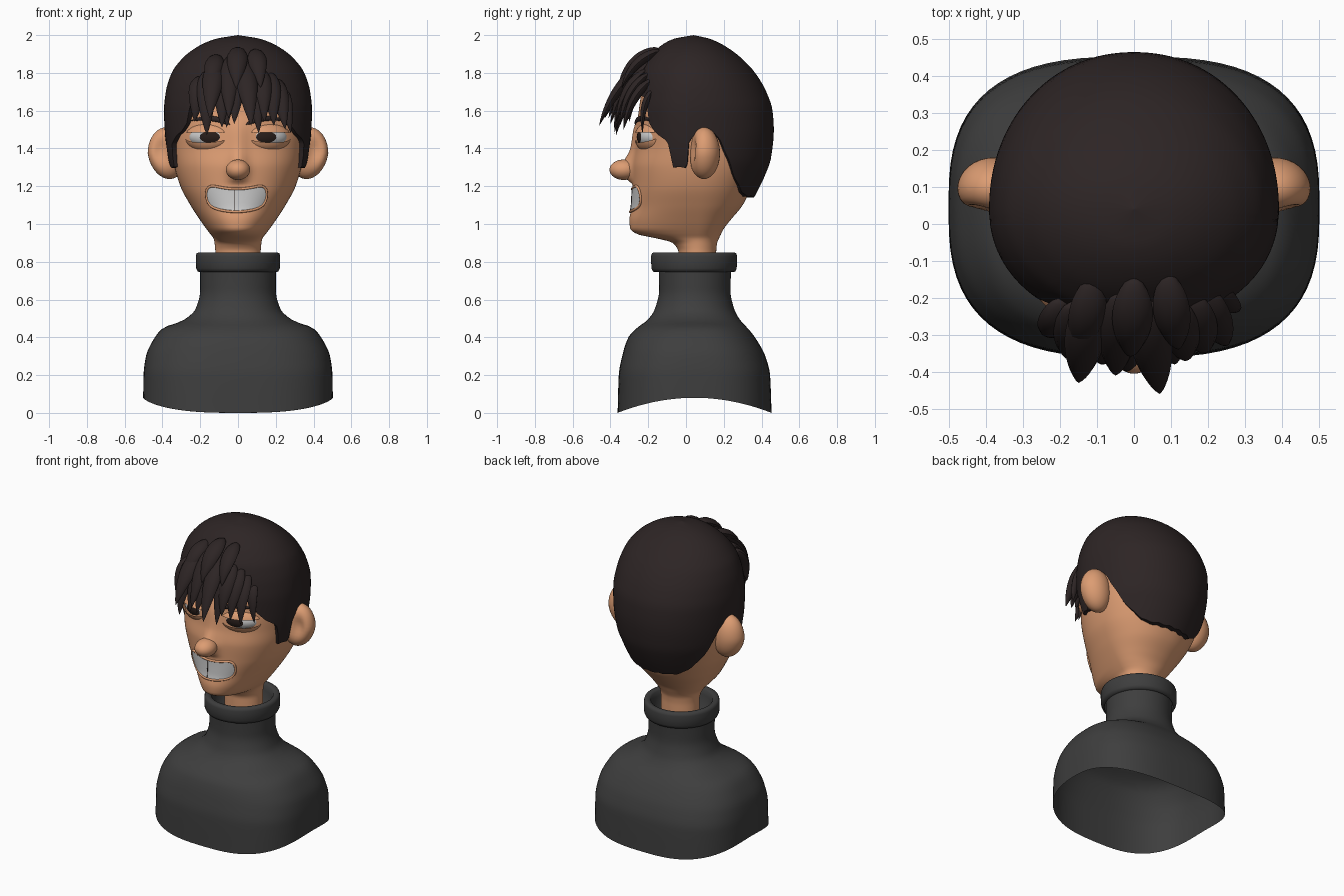
import bpy, bmesh, math
from mathutils import Vector, Matrix

if "Cube" in bpy.data.objects:
    bpy.data.objects.remove(bpy.data.objects["Cube"])


def mat(name, *rgb):
    m = bpy.data.materials.new(name)
    m.diffuse_color = (*rgb, 1)
    m.use_nodes = True
    m.node_tree.nodes["Principled BSDF"].inputs["Base Color"].default_value = m.diffuse_color
    return m


SKIN = mat("skin", 0.72, 0.335, 0.17)
HAIR = mat("hair", 0.026, 0.018, 0.018)
KNIT = mat("knit", 0.048, 0.048, 0.048)
WHITE = mat("white", 0.9, 0.9, 0.92)
EYE = mat("eye", 0.6, 0.6, 0.62)
DARK = mat("dark", 0.02, 0.012, 0.01)


def finish(name, bm, material, angle=50):
    bmesh.ops.remove_doubles(bm, verts=bm.verts, dist=1e-5)
    bmesh.ops.recalc_face_normals(bm, faces=bm.faces)
    me = bpy.data.meshes.new(name)
    bm.to_mesh(me)
    bm.free()
    me.shade_smooth()
    me.set_sharp_from_angle(angle=math.radians(angle))
    me.materials.append(material)
    ob = bpy.data.objects.new(name, me)
    bpy.context.collection.objects.link(ob)
    return ob


def loft(name, rows, material, closed=True, angle=50):
    bm = bmesh.new()
    vs = [[bm.verts.new(p) for p in r] for r in rows]
    n = len(rows[0])
    for a, b in zip(vs, vs[1:]):
        for i in range(n if closed else n - 1):
            j = (i + 1) % n
            bm.faces.new((a[i], a[j], b[j], b[i]))
    return finish(name, bm, material, angle)


def interp(tab, z):
    """Monotone cubic interpolation of every column of a table over its first one."""
    if z <= tab[0][0]:
        return tab[0][1:]
    if z >= tab[-1][0]:
        return tab[-1][1:]
    i = next(k for k in range(len(tab) - 1) if tab[k + 1][0] >= z)
    h = tab[i + 1][0] - tab[i][0]
    t = (z - tab[i][0]) / h
    out = []
    for c in range(1, len(tab[0])):
        def slope(k):
            k = min(max(k, 0), len(tab) - 2)
            return (tab[k + 1][c] - tab[k][c]) / (tab[k + 1][0] - tab[k][0])

        def tang(k):
            a, b = slope(k - 1), slope(k)
            return 0 if a * b <= 0 else 2 * a * b / (a + b)
        out.append((2*t**3 - 3*t*t + 1) * tab[i][c] + (t**3 - 2*t*t + t) * h * tang(i)
                   + (3*t*t - 2*t**3) * tab[i + 1][c] + (t**3 - t*t) * h * tang(i + 1))
    return out


def egg(sec, cy, th, z):
    """Point of a superellipse section; th = 0 is the front."""
    w, yf, yb, n = sec
    s, c = math.sin(th), math.cos(th)
    x = w * math.copysign(abs(s) ** (2 / n), s)
    k = abs(c) ** (2 / n)
    return Vector((x, cy + ((yf - cy) if c > 0 else (yb - cy)) * k, z))


def angles(n):
    return [2 * math.pi * i / n for i in range(n)]


# Sweater: open, arched bottom
BODY = [(0, .503, -.362, .453, 2.8), (.2, .5, -.356, .445, 2.8), (.3, .487, -.338, .42, 2.7),
        (.4, .44, -.305, .365, 2.6), (.45, .395, -.26, .325, 2.5), (.49, .29, -.205, .288, 2.3),
        (.55, .225, -.165, .255, 2.1), (.65, .2, -.142, .235, 2), (.77, .2, -.145, .24, 2)]
rows = []
for r in range(41):
    row = []
    for th in angles(72):
        y = egg(interp(BODY, 0), .045, th, 0).y
        z0 = .08 * (1 - ((y - .045) / .408) ** 2)
        z = z0 + (.77 - z0) * r / 40
        row.append(egg(interp(BODY, z), .045, th, z))
    rows.append(row)
loft("sweater", rows, KNIT)

# Rolled collar
CY = .045
prof = [(.2, .745), (.213, .748), (.221, .765), (.223, .8), (.223, .83), (.219, .845),
        (.208, .85), (.192, .849), (.182, .84), (.175, .81), (.16, .74), (.125, .70)]
loft("collar", [[egg((w, CY - w * 1.03, CY + w * 1.01, 2), CY, th, z) for th in angles(72)]
                for w, z in prof], KNIT, angle=70)

# Head and neck
HEAD = [(.70, .12, -.04, .16, 2), (.85, .12, -.04, .16, 2), (.90, .124, -.07, .165, 2),
        (.925, .13, -.16, .175, 2), (.945, .145, -.255, .185, 2), (.975, .168, -.295, .20, 2.1),
        (1.02, .2, -.30, .235, 2.1), (1.1, .252, -.286, .30, 2.15), (1.2, .305, -.282, .35, 2.2),
        (1.3, .335, -.285, .40, 2.2), (1.4, .352, -.27, .43, 2.15),
        (1.5, .366, -.262, .44, 2.1), (1.6, .368, -.25, .43, 2.05), (1.7, .355, -.235, .40, 2),
        (1.8, .32, -.208, .335, 2), (1.88, .255, -.16, .25, 2), (1.94, .14, -.06, .14, 2),
        (1.96, 0, .06, .06, 2)]
NOSE = [(1.21, 0), (1.25, .045), (1.29, .075), (1.34, .045), (1.4, .025), (1.5, .016), (1.57, 0)]


def face_y(x, z):
    w, yf, yb, n = interp(HEAD, z)
    return .06 + (yf - .06) * max(0, 1 - abs(x / w) ** n) ** (1 / n)


rows = []
for r in range(121):
    z = .70 + 1.26 * r / 120
    row = [egg(interp(HEAD, z), .06, th, z) for th in angles(112)]
    for p in row:
        if p.y < 0:
            p.y -= interp(NOSE, z)[0] * math.exp(-(p.x / .045) ** 2)
    rows.append(row)
loft("head", rows, SKIN, angle=80)


def ball(name, loc, size, material, rot=0, cuts=(), shape=None):
    bm = bmesh.new()
    bmesh.ops.create_uvsphere(bm, u_segments=32, v_segments=20, radius=1)
    for co, no in cuts:   # removes the side the normal points to
        bmesh.ops.bisect_plane(bm, geom=bm.verts[:] + bm.edges[:] + bm.faces[:], dist=1e-6,
                               plane_co=co, plane_no=no, clear_outer=True)
    for v in bm.verts:
        if shape:
            shape(v.co)
    bm.transform(Matrix.Translation(loc) @ Matrix.Rotation(rot, 4, 'Z')
                 @ Matrix.Diagonal((*size, 1)))
    return finish(name, bm, material, 60)


ball("nose_tip", (0, -.33, 1.287), (.064, .075, .054), SKIN)


def lock(name, a, b, c, width, material, flat=.55):
    """Tapered strand along a quadratic curve."""
    a, b, c = Vector(a), Vector(b), Vector(c)
    rows = []
    for i in range(17):
        t = i / 16
        p = a * (1 - t) ** 2 + b * 2 * t * (1 - t) + c * t * t
        tan = ((b - a) * (1 - t) + (c - b) * t).normalized()
        ref = Vector((1, 0, 0)) if abs(tan.x) < .8 else Vector((0, 0, 1))
        side = (ref - tan * ref.dot(tan)).normalized()
        nor = tan.cross(side)
        rad = width * max(0, math.sin(math.pi * t ** .75)) ** .8
        rows.append([p + side * rad * math.cos(q) + nor * rad * flat * math.sin(q)
                     for q in angles(10)])
    return loft(name, rows, material)


def tube(name, pts, radius, material, cyclic):
    cu = bpy.data.curves.new(name, 'CURVE')
    cu.dimensions = '3D'
    cu.bevel_depth = radius
    cu.bevel_resolution = 2
    sp = cu.splines.new('POLY')
    sp.points.add(len(pts) - 1)
    for q, p in zip(sp.points, pts):
        q.co = (*p, 1)
    sp.use_cyclic_u = cyclic
    cu.materials.append(material)
    bpy.context.collection.objects.link(bpy.data.objects.new(name, cu))


def ear_shape(co):
    # hollow on the front, narrower lobe
    if co.y < 0:
        co.y += .5 * math.exp(-((co.x - .25) / .45) ** 2 - ((co.z - .1) / .5) ** 2)
    co.x -= .18 * max(0, -co.z)


# Ears, eyes and brows, mirrored
for s, tag in ((1, "left"), (-1, "right")):
    loc, rot = (.155, -.185, 1.46), .38
    parts = [ball("ear_" + tag, (.38, .095, 1.375), (.098, .085, .137), SKIN, shape=ear_shape),
             ball("eyeball_" + tag, loc, (.112, .066, .06), EYE, rot),
             ball("iris_" + tag, loc, (.114, .068, .062), DARK, rot,
                  [((-.25, -.83, 0), (.29, .957, 0))]),
             ball("upper_lid_" + tag, loc, (.13, .08, .08), SKIN, rot, [((0, 0, .3), (0, 0, -1))]),
             ball("lower_lid_" + tag, loc, (.13, .08, .085), SKIN, rot,
                  [((0, -1, -.36), (0, -.35, 1))]),
             lock("brow_" + tag, (.04, face_y(.04, 1.53) - .012, 1.525),
                  (.14, face_y(.14, 1.56) - .03, 1.585), (.27, face_y(.27, 1.53), 1.54), .014, HAIR)]
    if s < 0:
        for ob in parts:
            ob.data.transform(Matrix.Diagonal((-1, 1, 1, 1)))
            ob.data.flip_normals()


# Grin: teeth patch, lips around it, gap line
def grin(u, v, off):
    x = .16 * u - .008
    z = 1.125 + .032 * u * u + v * .06 * math.sqrt(max(0, 1 - u ** 8))
    return Vector((x, face_y(x, z) - off, z))


us = [math.sin(math.pi / 2 * (i / 16 - 1)) for i in range(33)]
loft("teeth", [[grin(u, v / 4, .005) for u in us] for v in range(-4, 5)], WHITE, closed=False)
tube("lips", [grin(u, 1, .003) for u in us] + [grin(u, -1, .003) for u in us[-2:0:-1]],
     .007, SKIN, True)
tube("tooth_gap", [grin(-.06, v / 4, .005) for v in range(-4, 5)], .002, DARK, False)

# Hair cap with hairline dipping into sideburns and nape
CAP = [(1.12, .29, -.25, .35, 2), (1.25, .342, -.26, .415, 2), (1.35, .372, -.27, .45, 2.05),
       (1.5, .388, -.275, .465, 2.1), (1.6, .392, -.275, .458, 2.1), (1.7, .382, -.268, .425, 2.05),
       (1.8, .351, -.248, .366, 2), (1.88, .291, -.2, .291, 2), (1.94, .212, -.138, .21, 2),
       (1.98, .117, -.065, .127, 2), (2, 0, .04, .04, 2)]
LINE = [(-.3, 1.70), (-.21, 1.66), (-.19, 1.53), (-.13, 1.46), (-.09, 1.42), (-.075, 1.30),
        (0, 1.30), (.015, 1.43), (.1, 1.5), (.17, 1.455), (.215, 1.37), (.275, 1.265),
        (.34, 1.19), (.4, 1.15), (.5, 1.14)]
rows = []
for r in range(-1, 41):
    row = []
    for i, th in enumerate(angles(176)):
        z0 = interp(LINE, egg(interp(CAP, 1.4), .04, th, 0).y)[0] + .003 * math.sin(i * .9)
        z = z0 + (2 - z0) * math.sin(math.pi / 2 * max(r, 0) / 40)
        p = egg(interp(CAP, z), .04, th, z)
        if r < 0:   # inner rim, tucked into the skin
            p.x *= .9
            p.y = .04 + (p.y - .04) * .9
        row.append(p)
    rows.append(row)
loft("hair_cap", rows, HAIR)

# Fringe: root, tip, width
FRINGE = [
    (-.20, -.20, 1.78, -.23, -.30, 1.54, .048), (-.17, -.21, 1.81, -.165, -.37, 1.47, .05),
    (-.12, -.18, 1.86, -.15, -.43, 1.56, .055), (-.08, -.21, 1.83, -.085, -.38, 1.51, .05),
    (-.04, -.18, 1.89, -.05, -.41, 1.56, .052), (.00, -.19, 1.87, -.02, -.40, 1.53, .052),
    (.03, -.19, 1.87, .07, -.46, 1.52, .055), (.08, -.18, 1.87, .11, -.38, 1.48, .05),
    (.12, -.20, 1.82, .14, -.37, 1.54, .05), (.17, -.19, 1.80, .19, -.35, 1.52, .048),
    (.20, -.17, 1.77, .25, -.33, 1.50, .045), (.23, -.16, 1.72, .28, -.23, 1.48, .035),
    (-.11, -.14, 1.89, -.15, -.34, 1.70, .05), (-.05, -.19, 1.84, -.06, -.33, 1.51, .045),
    (0, -.14, 1.93, -.01, -.36, 1.72, .055), (.09, -.13, 1.92, .12, -.34, 1.72, .05)]
for i, (x, y, z, tx, ty, tz, w) in enumerate(FRINGE):
    mid = ((x + tx) / 2, (y + ty) / 2 - .045, (z + tz) / 2 + .06)
    lock(f"fringe_{i + 1}", (x, y, z), mid, (tx, ty, tz), w, HAIR)
